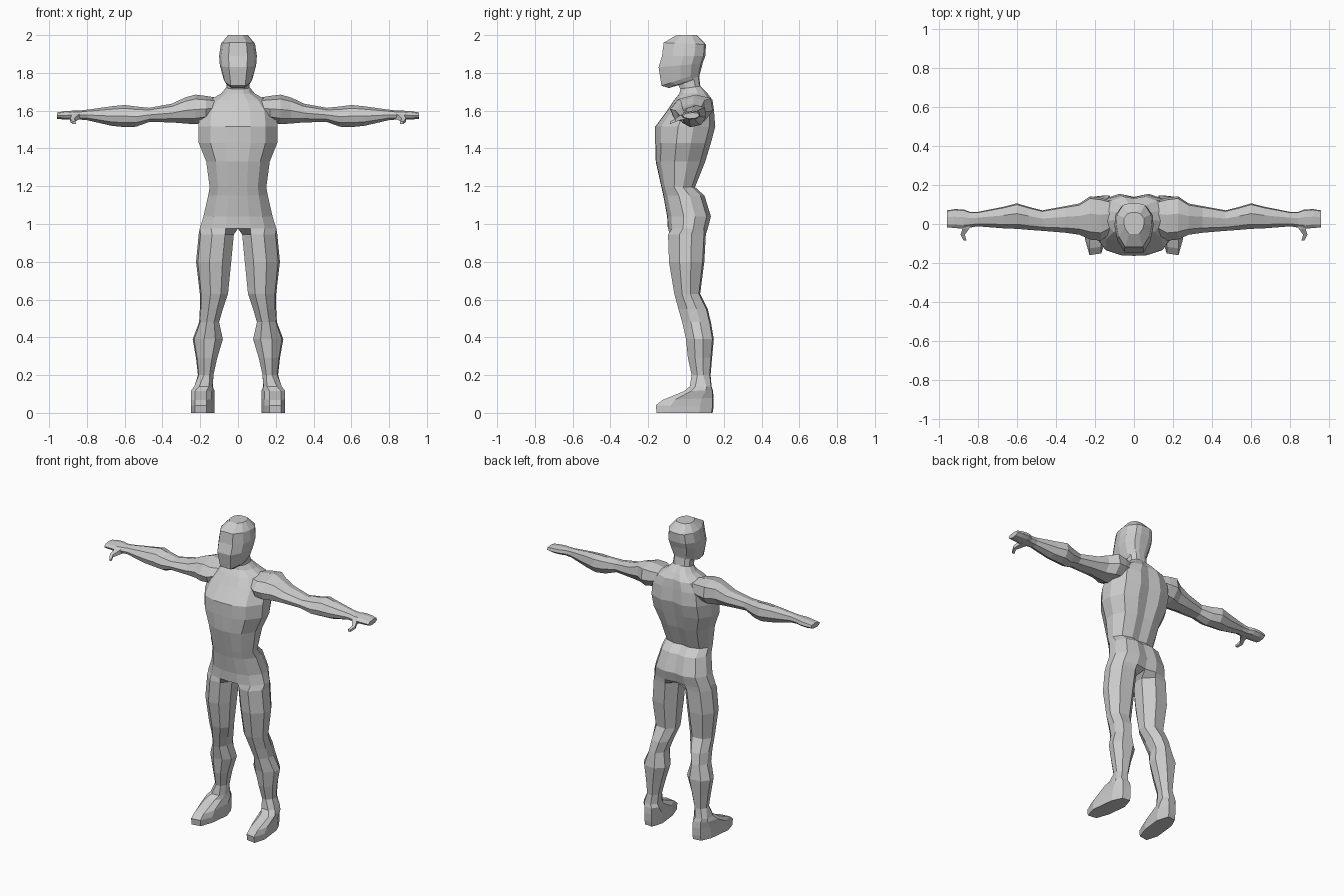
import bpy, bmesh
from mathutils import Vector

clay = bpy.data.materials.new("grey_clay")
clay.diffuse_color = (0.6, 0.6, 0.6, 1)


def loft(name, rings):
    """Skin closed rings, cap both ends, drop centre-plane faces and mirror."""
    bm = bmesh.new()
    vs = [[bm.verts.new(p) for p in r] for r in rings]
    n = len(vs[0])
    for a, b in zip(vs, vs[1:]):
        for i in range(n):
            j = (i + 1) % n
            bm.faces.new((a[i], a[j], b[j], b[i]))
    bm.faces.new(vs[0][::-1])
    bm.faces.new(vs[-1])
    bmesh.ops.recalc_face_normals(bm, faces=bm.faces)
    inner = [f for f in bm.faces if all(abs(v.co.x) < 1e-5 for v in f.verts)]
    bmesh.ops.delete(bm, geom=inner, context='FACES')
    me = bpy.data.meshes.new(name)
    bm.to_mesh(me)
    bm.free()
    me.materials.append(clay)
    ob = bpy.data.objects.new(name, me)
    bpy.context.collection.objects.link(ob)
    ob.modifiers.new("mirror", 'MIRROR').use_clip = True


def level(shape, zf, zb, xi, xo, yf, yb, splay=0):
    """Body ring: shape fractions run inner to outer and front to back."""
    return [(xi + (xo - xi) * u - splay * (v - .5), yf + (yb - yf) * v, zf + (zb - zf) * v)
            for u, v in shape]


# Foot, sole upward: front z, back z, front y, back y
FOOT = [(.05, .3), (.22, .03), (.72, 0), (.97, .25), (.95, .75), (.75, .96), (.3, .98), (.03, .72)]
foot = [level(FOOT, zf, zb, .128, .246, yf, yb, .03) for zf, zb, yf, yb in (
    (0, 0, -.155, .147), (.04, .03, -.16, .152), (.068, .08, -.125, .152), (.115, .12, -.01, .145))]
foot.append(level(FOOT, .14, .14, .13, .235, .02, .138))

# Leg, ankle to crotch: z, inner x, outer x, front y, back y
LEG = [(0, .32), (.25, .04), (.62, 0), (.95, .3), (1, .62), (.78, .95), (.3, 1), (0, .7)]
leg = [level(LEG, z, z, *s) for z, *s in (
    (.2, .13, .212, .03, .13), (.29, .11, .222, .01, .138), (.39, .08, .24, 0, .147),
    (.48, .1, .206, -.02, .132), (.55, .08, .202, -.04, .115), (.63, .053, .202, -.062, .075),
    (.8, .036, .222, -.09, .097), (.945, .022, .208, -.095, .105))]

# Torso, pelvis to shoulders: z, half width, front y, back y
TORSO = [(0, 0), (.32, .01), (.7, .1), (1, .38), (1, .64), (.78, .9), (.36, 1), (0, .95)]
torso = [level(TORSO, z, z, 0, *s) for z, *s in (
    (.975, .203, -.096, .115), (1.04, .183, -.1, .132), (1.15, .158, -.12, .098),
    (1.195, .15, -.13, .048), (1.33, .168, -.16, .102), (1.43, .208, -.163, .132),
    (1.515, .21, -.163, .155), (1.6, .2, -.1, .148), (1.657, .15, -.062, .14),
    (1.69, .09, -.035, .115))]

# Neck, jaw, face and crown: front z, back z, half width, front y, back y
HEAD = [(0, 0), (.5, 0), (.88, .25), (1, .5), (.96, .75), (.62, .96), (.3, 1), (0, 1)]
head = [level(HEAD, zf, zb, 0, *s) for zf, zb, *s in (
    (1.715, 1.73, .062, -.03, .076), (1.735, 1.775, .06, -.04, .07),
    (1.72, 1.785, .066, -.09, .071), (1.732, 1.8, .076, -.13, .075),
    (1.83, 1.85, .096, -.145, .088), (1.89, 1.89, .1, -.127, .102),
    (1.96, 1.95, .09, -.118, .106), (2, 2, .052, -.05, .058))]

loft("body", foot + leg + torso + head)

# Arm and hand: x, front y, back y, bottom z, top z
ARM = [(0, .5), (.18, .85), (.6, 1), (.95, .88), (1, .45), (.8, .1), (.4, 0), (.08, .2)]


def section(x, yf, yb, zb, zt):
    return [(x, yf + (yb - yf) * u, zb + (zt - zb) * v) for u, v in ARM]


upper_arm = [section(*s) for s in (
    (.12, -.05, .12, 1.56, 1.67), (.17, -.085, .135, 1.54, 1.678),
    (.225, -.08, .142, 1.528, 1.685), (.28, -.055, .105, 1.532, 1.67),
    (.35, -.045, .092, 1.538, 1.637), (.47, -.035, .07, 1.54, 1.615))]
forearm = [section(*s) for s in (
    (.54, -.03, .088, 1.515, 1.622), (.6, -.025, .106, 1.513, 1.63),
    (.67, -.022, .088, 1.52, 1.623), (.8, -.012, .062, 1.55, 1.605))]
hand = [section(*s) for s in (
    (.84, -.018, .062, 1.553, 1.6), (.875, -.025, .075, 1.553, 1.6),
    (.92, -.02, .076, 1.553, 1.597), (.958, -.018, .07, 1.557, 1.59))]
loft("arms", upper_arm + forearm + hand)


# Thumb: tapering four-sided finger
def thumb_ring(c, r):
    c = Vector(c)
    return [c + Vector(d) * r for d in ((-1, 0, -.8), (1, 0, -.8), (1, 0, .8), (-1, 0, .8))]


loft("thumbs", [thumb_ring((.85, .01, 1.574), .022), thumb_ring((.862, -.025, 1.565), .017),
                thumb_ring((.878, -.055, 1.55), .011), thumb_ring((.866, -.085, 1.535), .008)])
